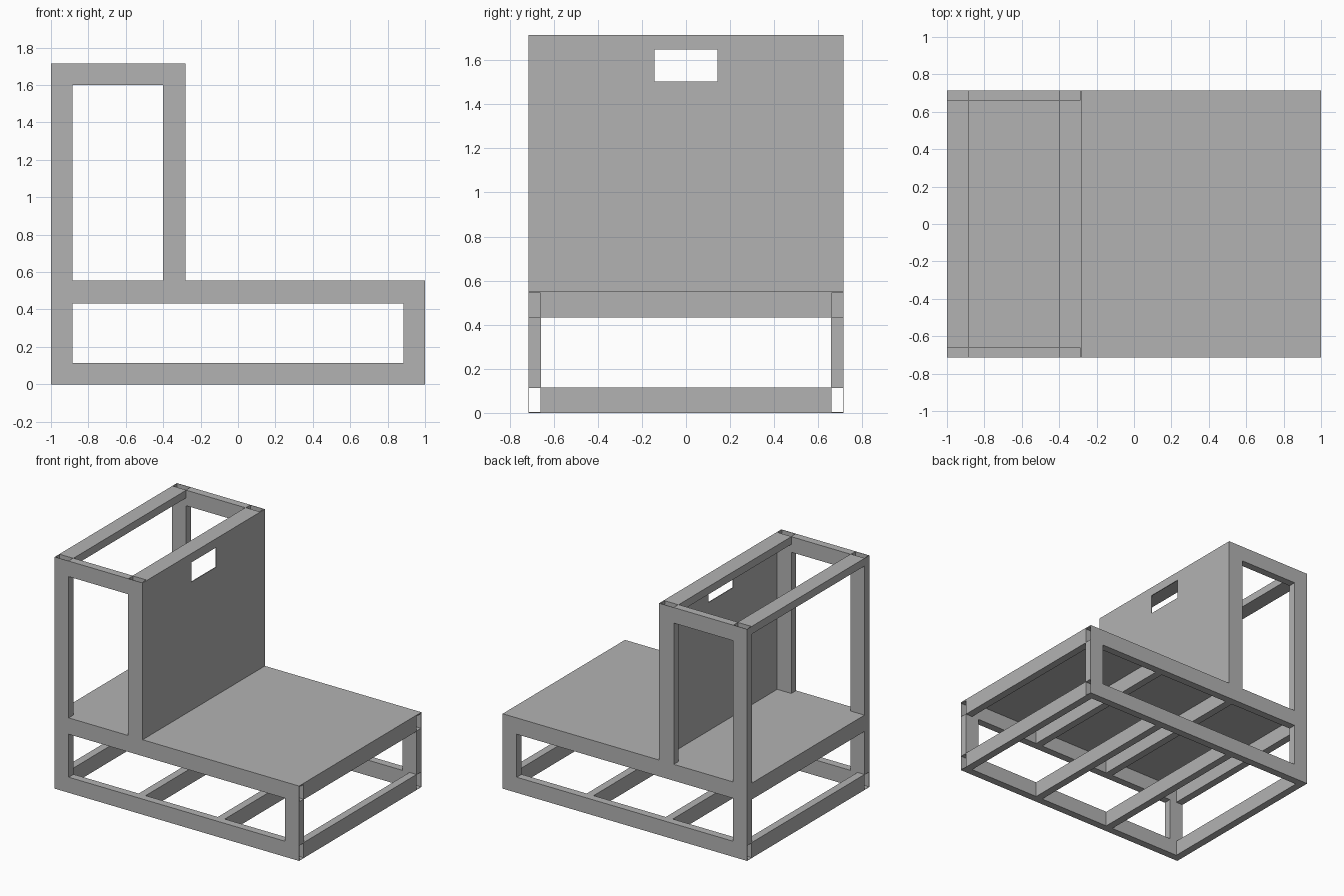
import bpy, bmesh

cube = bpy.data.objects.get("Cube")
if cube:
    bpy.data.objects.remove(cube)

grey = bpy.data.materials.new("plain grey")
grey.use_nodes = True
grey.diffuse_color = (0.45, 0.45, 0.45, 1)
grey.node_tree.nodes["Principled BSDF"].inputs["Base Color"].default_value = (0.45, 0.45, 0.45, 1)

W, T = 0.115, 0.057            # section of every member
WALL, SHEET = 0.003, 0.006     # tube wall and sheet thickness
X, Y, H = 1.0, 0.715, 1.714    # half length, half width, height
YI = Y - T                     # inner face of the side frames
RAIL = 0.433                   # underside of the upper rails
DECK = RAIL + W                # underside of the deck
TOP = DECK + SHEET
PANEL = -0.28                  # outer face of the upright panel


def finish(name, bm):
    bmesh.ops.recalc_face_normals(bm, faces=bm.faces)
    mesh = bpy.data.meshes.new(name)
    bm.to_mesh(mesh)
    bm.free()
    mesh.materials.append(grey)
    obj = bpy.data.objects.new(name, mesh)
    bpy.context.collection.objects.link(obj)
    return obj


def pierced_prism(name, axis, lo, hi, hole_lo, hole_hi):
    """Box from lo to hi with a rectangular hole running through it along axis."""
    u, v = [i for i in range(3) if i != axis]
    bm = bmesh.new()

    def loop(a, b, at):
        verts = []
        for p, q in ((a[u], a[v]), (b[u], a[v]), (b[u], b[v]), (a[u], b[v])):
            co = [0, 0, 0]
            co[axis], co[u], co[v] = at, p, q
            verts.append(bm.verts.new(co))
        return verts

    outer = [loop(lo, hi, e[axis]) for e in (lo, hi)]
    inner = [loop(hole_lo, hole_hi, e[axis]) for e in (lo, hi)]
    for a, b in ((outer[0], outer[1]), (inner[1], inner[0]),
                 (outer[0], inner[0]), (outer[1], inner[1])):
        for i in range(4):
            j = (i + 1) % 4
            bm.faces.new((a[i], a[j], b[j], b[i]))
    return finish(name, bm)


def tube(name, axis, lo, hi):
    """Open ended rectangular tube."""
    return pierced_prism(name, axis, lo, hi,
                         [c + WALL for c in lo], [c - WALL for c in hi])


# Two side frames
for side, y0, y1 in (("front", -Y, -YI), ("back", YI, Y)):
    tube(side + "_bottom_rail", 0, (-X, y0, 0), (X, y1, W))
    tube(side + "_deck_rail", 0, (-X + W, y0, RAIL), (X, y1, DECK))
    tube(side + "_tall_post", 2, (-X, y0, W), (-X + W, y1, H))
    tube(side + "_short_post", 2, (X - W, y0, W), (X, y1, RAIL))
    px = PANEL - SHEET
    tube(side + "_panel_post", 2, (px - W, y0, TOP), (px, y1, H))
    tube(side + "_top_rail", 0, (-X + W, y0, H - W), (px - W, y1, H))

# Upright cross beams at the bottom and under the deck
for i in range(4):
    cx = (X - T / 2) * (2 * i / 3 - 1)
    for level, z in (("bottom", 0), ("deck", RAIL)):
        tube(f"{level}_cross_beam_{i + 1}", 1,
             (cx - T / 2, -YI, z), (cx + T / 2, YI, z + W))

# Flat cross beams on top
for name, x in (("end_top_beam", -X), ("panel_top_beam", PANEL - SHEET - W)):
    tube(name, 1, (x, -YI, H - T), (x + W, YI, H))

# Deck sheet notched around the tall posts
bm = bmesh.new()
half = [(X, Y), (-X + W, Y), (-X + W, YI), (-X, YI)]
outline = half + [(x, -y) for x, y in reversed(half)]
face = bm.faces.new([bm.verts.new((x, y, DECK)) for x, y in outline])
top = bmesh.ops.extrude_face_region(bm, geom=[face])
bmesh.ops.translate(bm, vec=(0, 0, SHEET),
                    verts=[g for g in top["geom"] if isinstance(g, bmesh.types.BMVert)])
finish("deck", bm)

# Upright panel with its window opening
pierced_prism("upright_panel", 0, (PANEL - SHEET, -Y, TOP), (PANEL, Y, H),
              (0, -0.143, 1.503), (0, 0.143, 1.648))
